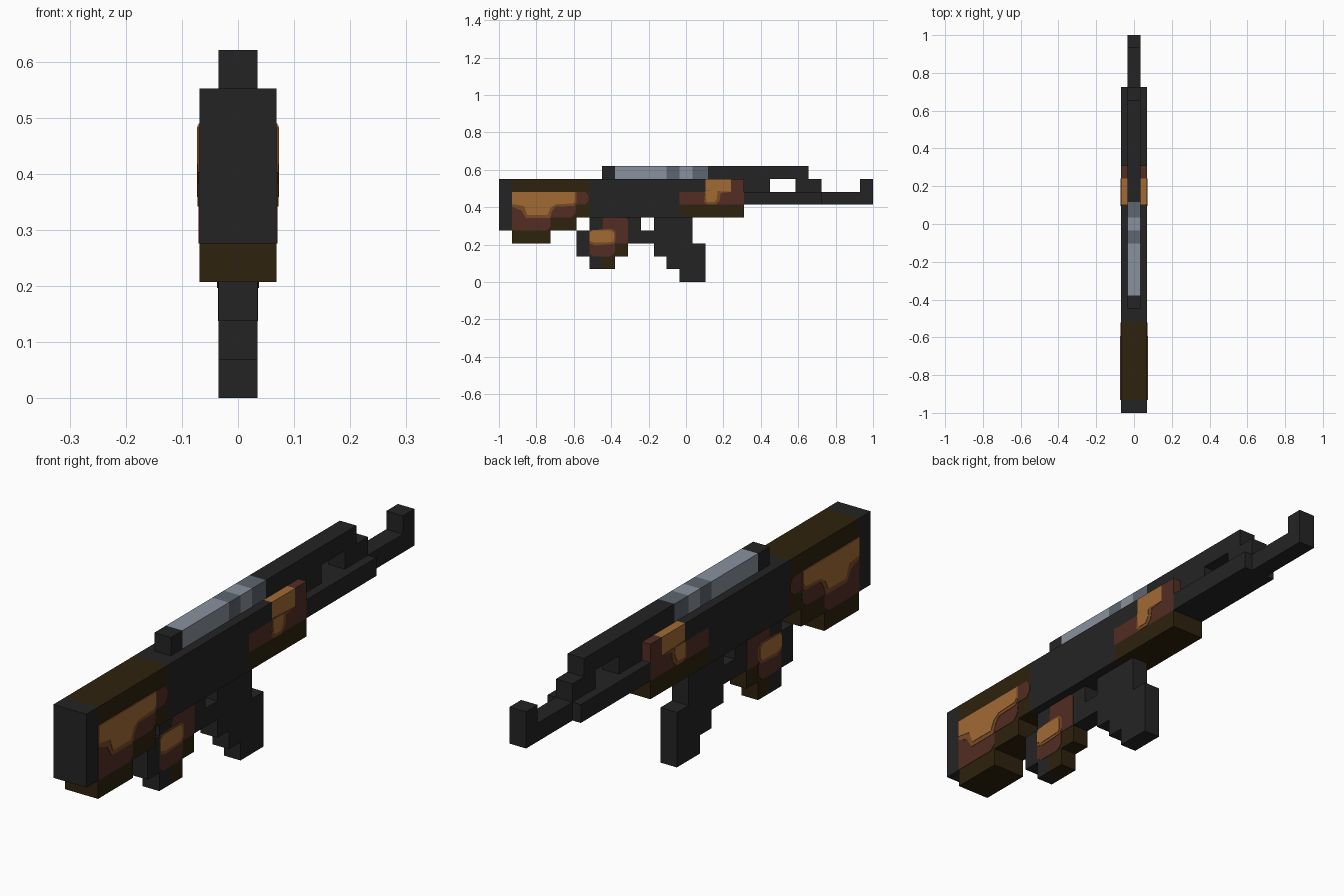
import bpy
import bmesh

cube = bpy.data.objects.get("Cube")
if cube:
    bpy.data.objects.remove(cube, do_unlink=True)

U = 2 / 29            # one block
WIDE, SLIM = U, U / 2  # half widths


def linear(c):
    c /= 255
    return c / 12.92 if c <= 0.04045 else ((c + 0.055) / 1.055) ** 2.4


def material(name, *rgb):
    m = bpy.data.materials.new(name)
    col = [linear(c) for c in rgb] + [1]
    m.diffuse_color = col
    m.use_nodes = True
    bsdf = m.node_tree.nodes["Principled BSDF"]
    bsdf.inputs["Base Color"].default_value = col
    bsdf.inputs["Roughness"].default_value = 0.8
    return m


CHARCOAL = material("charcoal", 36, 36, 36)
DARK_WOOD = material("dark_wood", 46, 34, 14)
RED_WOOD = material("red_wood", 82, 45, 36)
MID_WOOD = material("mid_wood", 120, 76, 36)
LIGHT_WOOD = material("light_wood", 161, 107, 52)
LIGHT_STEEL = material("light_steel", 137, 145, 157)
DARK_STEEL = material("dark_steel", 93, 102, 111)


def prism(bm, pts, x0, x1):
    """Extrude a (y, z) outline given in blocks from x0 to x1."""
    face = bm.faces.new([bm.verts.new((x0, y * U - 1, z * U)) for y, z in pts])
    new = bmesh.ops.extrude_face_region(bm, geom=[face])["geom"]
    bmesh.ops.translate(bm, vec=(x1 - x0, 0, 0),
                        verts=[v for v in new if isinstance(v, bmesh.types.BMVert)])


def finish(name, bm, mat):
    bmesh.ops.recalc_face_normals(bm, faces=bm.faces)
    me = bpy.data.meshes.new(name)
    bm.to_mesh(me)
    bm.free()
    me.materials.append(mat)
    bpy.context.collection.objects.link(bpy.data.objects.new(name, me))


def part(name, pts, half, mat):
    bm = bmesh.new()
    prism(bm, pts, -half, half)
    finish(name, bm, mat)


def rect(y0, y1, z0, z1):
    return [(y0, z0), (y1, z0), (y1, z1), (y0, z1)]


def plates(name, pts, half, mat, layer=1):
    """Thin painted plate on both sides."""
    bm = bmesh.new()
    for s in (-1, 1):
        prism(bm, pts, s * (half - 0.001), s * (half + 0.0015 * layer))
    finish(name, bm, mat)


# Stock
part("butt_plate", rect(0, 1, 4, 8), WIDE, CHARCOAL)
part("stock", [(1, 3), (4, 3), (4, 4), (6, 4), (6, 5), (7, 5), (7, 8), (1, 8)],
     WIDE, DARK_WOOD)
plates("stock_red_grain",
       [(1, 4), (3.7, 4), (4, 4.3), (4, 5), (5.6, 5), (5.9, 5.3), (6, 6),
        (6.7, 6), (6.95, 6.3), (6.95, 6.7), (6.7, 7), (1, 7)], WIDE, RED_WOOD)
plates("stock_mid_grain",
       [(1, 5.85), (1.75, 5.55), (2.1, 4.95), (3.95, 4.95), (4.1, 5.45),
        (4.4, 5.85), (5.8, 5.9), (6, 6.2), (6, 7), (1, 7)], WIDE, MID_WOOD, 2)
plates("stock_light_grain",
       [(1, 6.05), (1.95, 5.9), (2.2, 5.2), (3.75, 5.2), (4, 5.75),
        (4.4, 6.03), (5.75, 6.1), (5.9, 6.3), (5.9, 7), (1, 7)],
       WIDE, LIGHT_WOOD, 3)

# Receiver
part("receiver", [(7, 5), (14, 5), (14, 7), (16, 7), (16, 8), (7, 8)],
     WIDE, CHARCOAL)

# Top cover and sight rail
part("rear_cover_end", rect(8, 9, 8, 9), SLIM, CHARCOAL)
for i, (y0, y1, mat) in enumerate([(9, 13, LIGHT_STEEL), (13, 14, DARK_STEEL),
                                   (14, 15, LIGHT_STEEL), (15, 16.2, DARK_STEEL)]):
    part(f"top_cover_{i + 1}", rect(y0, y1, 8, 9), SLIM, mat)
part("gas_tube", rect(16.2, 24, 8, 9), SLIM, CHARCOAL)
part("gas_tube_support", rect(19, 21, 7, 8), SLIM, CHARCOAL)
part("gas_block", rect(23, 25, 7, 8), SLIM, CHARCOAL)

# Handguard
part("handguard_base", rect(14, 19, 5, 6), WIDE, DARK_WOOD)
part("handguard_middle", rect(14, 19, 6, 7), WIDE, RED_WOOD)
part("handguard_top", rect(16, 18, 7, 8), WIDE, LIGHT_WOOD)
part("handguard_front", rect(18, 19, 7, 8), WIDE, RED_WOOD)
plates("handguard_mid_grain",
       [(15.9, 6.2), (16.2, 6), (16.8, 6), (17.1, 6.3), (17.2, 6.9),
        (18, 7), (16, 7.1)], WIDE, MID_WOOD)
plates("handguard_light_grain",
       [(16.1, 6.2), (16.7, 6.2), (16.9, 6.5), (16.95, 7.05), (16, 7.05)],
       WIDE, LIGHT_WOOD, 2)

# Barrel and front sight
part("barrel", rect(19, 25, 6, 7), WIDE, CHARCOAL)
part("muzzle", [(25, 6), (29, 6), (29, 8), (28, 8), (28, 7), (25, 7)],
     SLIM, CHARCOAL)

# Pistol grip
part("grip_frame", [(6, 2), (7, 2), (7, 1), (8, 1), (8, 2), (7.2, 2), (7.2, 3),
                    (8, 3), (8, 5), (7, 5), (7, 4), (6, 4)], SLIM, CHARCOAL)
part("grip", [(7.2, 2), (8, 2), (8, 1), (9, 1), (9, 2), (10, 2), (10, 5), (8, 5),
              (8, 3), (7.2, 3)], SLIM, DARK_WOOD)
plates("grip_red_grain",
       [(7, 2.2), (7.3, 2), (8.7, 2), (9, 2.3), (9, 3), (10, 3), (10, 4.8),
        (9.8, 5), (8.1, 5), (8, 4), (7, 4)], SLIM, RED_WOOD)
plates("grip_mid_grain",
       [(7, 3), (7.5, 2.85), (8.9, 2.95), (9.05, 3.2), (9.05, 3.9), (8.8, 4.1),
        (8.2, 4.1), (7, 4)], SLIM, MID_WOOD, 2)
plates("grip_light_grain",
       [(7, 3.2), (7.4, 3.05), (8.8, 3.1), (8.9, 3.3), (8.9, 3.8), (8.7, 4),
        (7.3, 4), (7, 3.8)], SLIM, LIGHT_WOOD, 3)

# Trigger, guard and magazine
part("trigger", rect(10, 11, 4, 5), SLIM, CHARCOAL)
part("trigger_guard", rect(10, 12, 3, 4), SLIM, CHARCOAL)
part("magazine", [(12, 5), (12, 2), (13, 2), (13, 1), (14, 1), (14, 0), (16, 0),
                  (16, 3), (15, 3), (15, 5)], SLIM, CHARCOAL)
